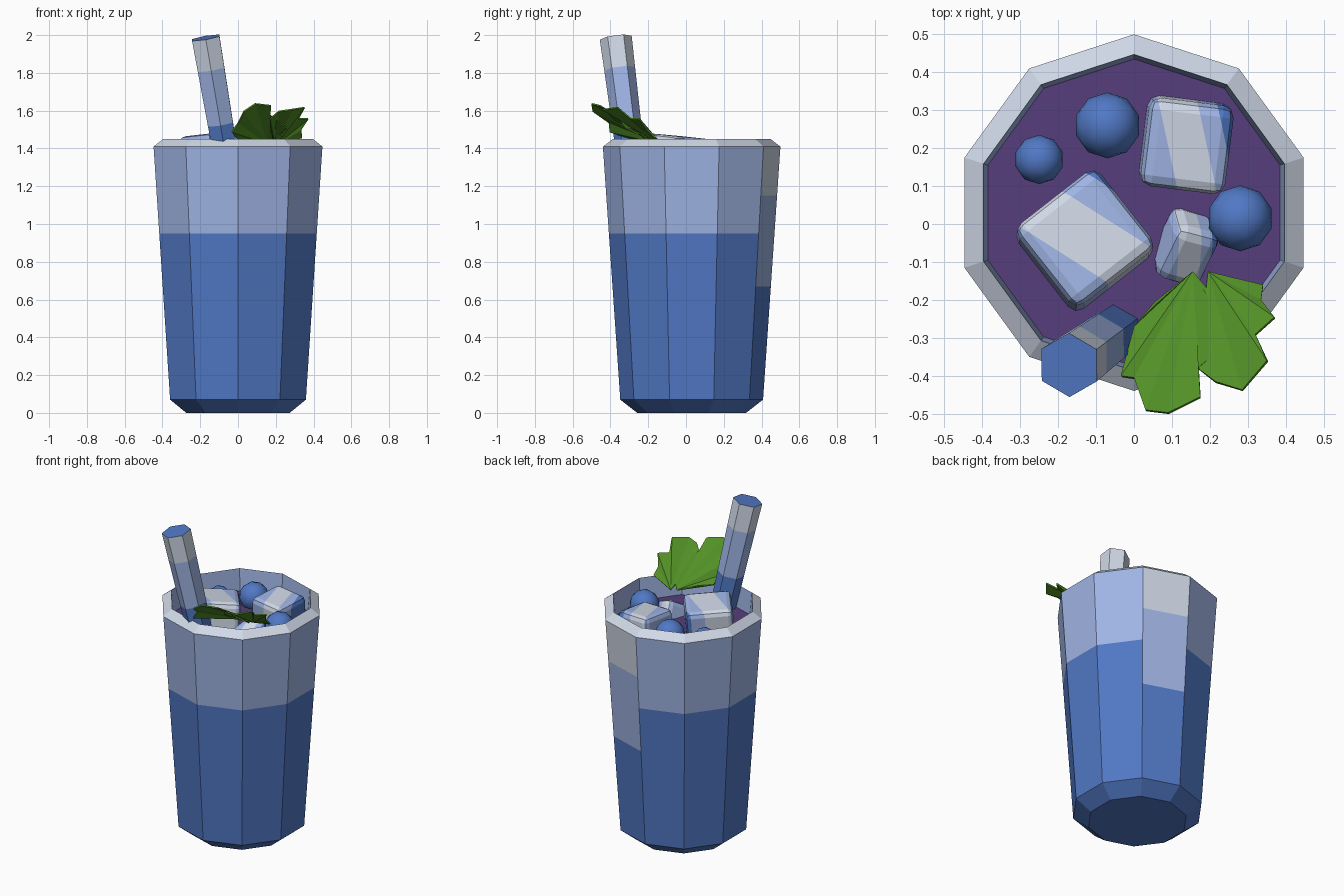
import bpy, bmesh, math
from mathutils import Vector, Matrix

if "Cube" in bpy.data.objects:
    bpy.data.objects.remove(bpy.data.objects["Cube"])


def mat(name, rgb):
    m = bpy.data.materials.new(name)
    m.diffuse_color = (*rgb, 1)
    m.use_nodes = True
    m.node_tree.nodes["Principled BSDF"].inputs["Base Color"].default_value = m.diffuse_color
    return m


BLUE = mat("blue", (0.082, 0.19, 0.56))
LIGHT = mat("light blue", (0.35, 0.46, 0.78))
WHITE = mat("frost white", (0.63, 0.69, 0.80))
PURPLE = mat("berry purple", (0.095, 0.047, 0.20))
GREEN = mat("leaf green", (0.085, 0.28, 0.02))
PALETTE = [BLUE, LIGHT, WHITE]


def finish(bm, name, mats, matrix=None):
    bmesh.ops.recalc_face_normals(bm, faces=bm.faces)
    me = bpy.data.meshes.new(name)
    bm.to_mesh(me)
    bm.free()
    for m in mats:
        me.materials.append(m)
    ob = bpy.data.objects.new(name, me)
    bpy.context.collection.objects.link(ob)
    if matrix:
        ob.matrix_world = matrix
    return ob


def lathe(name, profile, n, color, mats, caps=(True, True), matrix=None):
    """Rings of (radius, z); color(band, side) picks the material, caps use bands -1 and -2."""
    bm = bmesh.new()
    rings = []
    for r, z in profile:
        angs = [math.pi / 2 - 2 * math.pi * i / n for i in range(n)]
        rings.append([bm.verts.new((r * math.cos(a), r * math.sin(a), z)) for a in angs])
    for b in range(len(rings) - 1):
        for i in range(n):
            j = (i + 1) % n
            f = bm.faces.new((rings[b][i], rings[b][j], rings[b + 1][j], rings[b + 1][i]))
            f.material_index = color(b, i)
    for on, ring, b in ((caps[0], rings[0], -1), (caps[1], rings[-1], -2)):
        if on:
            bm.faces.new(ring).material_index = color(b, 0)
    return finish(bm, name, mats, matrix)


# Cup: ten sides, one back side has its colour bands shifted down
def wall(z):
    return 0.378 + (z - 0.07) * 0.092 / 1.34


def cup_color(b, side):
    if side == 0 and b >= 0:
        return [0, 0, 1, 1, 2, 2, 1][b]
    return [0, 0, 0, 1, 1, 2, 1][b] if b >= 0 else 0


cup_profile = [(0.288, 0), (wall(0.07), 0.07)] + [(wall(z), z) for z in (0.67, 0.95, 1.15, 1.41)]
cup_profile += [(0.417, 1.45), (0.405, 1.31)]
centre = Matrix.Translation((0, 0.03, 0))
lathe("cup", cup_profile, 10, cup_color, PALETTE, (True, False), centre)

# Drink surface
lathe("drink", [(0.39, 1.22), (0.405, 1.312)], 10, lambda b, s: 0, [PURPLE], matrix=centre)

# Straw: leaning six-sided rod with colour bands
p0, p1 = Vector((-0.04, -0.275, 1.22)), Vector((-0.171, -0.372, 1.986))
axis = p1 - p0
L = axis.length
tilt = Matrix.Translation(p0) @ Vector((0, 0, 1)).rotation_difference(axis).to_matrix().to_4x4()
lathe("straw", [(0.072 + 0.013 * t, t * L) for t in (0, 0.405, 0.784, 1)], 6,
      lambda b, s: b if b >= 0 else 0, PALETTE, matrix=tilt)

# Blueberries
for i, (x, y, z, r) in enumerate([(-0.07, 0.26, 1.36, 0.087), (0.28, 0.015, 1.36, 0.087),
                                  (-0.25, 0.17, 1.345, 0.065)]):
    bm = bmesh.new()
    bmesh.ops.create_icosphere(bm, subdivisions=2, radius=r)
    ob = finish(bm, f"blueberry_{i + 1}", [BLUE], Matrix.Translation((x, y, z)))
    ob.data.shade_smooth()


# Ice: bevelled blocks with a diagonal frosted band
def ice(name, loc, size, rot, band, dark):
    bm = bmesh.new()
    bmesh.ops.create_cube(bm, size=1)
    bmesh.ops.scale(bm, vec=size, verts=bm.verts)
    bmesh.ops.bevel(bm, geom=bm.edges[:], offset=0.03, segments=2, profile=0.5, affect='EDGES')
    d = Vector((1, 0.35, 0)).normalized()
    for c in (-band, band, dark):
        bmesh.ops.bisect_plane(bm, geom=bm.verts[:] + bm.edges[:] + bm.faces[:],
                               plane_co=d * c, plane_no=d)
    for f in bm.faces:
        k = f.calc_center_median().dot(d)
        f.material_index = 0 if k > dark else 2 if abs(k) < band else 1
    m = Matrix.Translation(loc)
    for ang, ax in zip(rot, "ZYX"):
        m = m @ Matrix.Rotation(math.radians(ang), 4, ax)
    finish(bm, name, PALETTE, m)


ice("ice_large", (-0.13, -0.045, 1.35), (0.275, 0.27, 0.23), (38, 4, -4), 0.07, 0.145)
ice("ice_medium", (0.137, 0.21, 1.335), (0.225, 0.235, 0.2), (-7, 3, 3), 0.05, 0.1)
ice("ice_small", (0.135, -0.06, 1.31), (0.13, 0.17, 0.13), (-15, 20, 30), 0.03, 0.06)


# Mint leaves: serrated fans rising outward from a shared base
def leaf(name, base, outline):
    bm = bmesh.new()
    b = bm.verts.new(base)
    vs = [bm.verts.new(p) for p in outline]
    for u, v in zip(vs, vs[1:]):
        bm.faces.new((b, v, u))
    bmesh.ops.recalc_face_normals(bm, faces=bm.faces)
    if sum(f.normal.z for f in bm.faces) < 0:
        bmesh.ops.reverse_faces(bm, faces=bm.faces)
    me_ob = finish(bm, name, [GREEN])
    mod = me_ob.modifiers.new("thickness", 'SOLIDIFY')
    mod.thickness = 0.008


leaf("mint_leaf_left", (0.155, -0.125, 1.43),
     [(0.06, -0.21, 1.45), (0.0, -0.27, 1.45), (-0.035, -0.40, 1.49), (0.0, -0.405, 1.54),
      (0.03, -0.49, 1.60), (0.09, -0.497, 1.64), (0.175, -0.455, 1.63), (0.168, -0.38, 1.58),
      (0.22, -0.335, 1.54), (0.26, -0.30, 1.51), (0.207, -0.265, 1.49), (0.235, -0.22, 1.46)])
leaf("mint_leaf_right", (0.195, -0.125, 1.42),
     [(0.17, -0.30, 1.50), (0.168, -0.38, 1.56), (0.215, -0.415, 1.60), (0.285, -0.437, 1.61),
      (0.35, -0.36, 1.62), (0.32, -0.29, 1.56), (0.37, -0.245, 1.56), (0.335, -0.20, 1.50),
      (0.34, -0.16, 1.46)])
